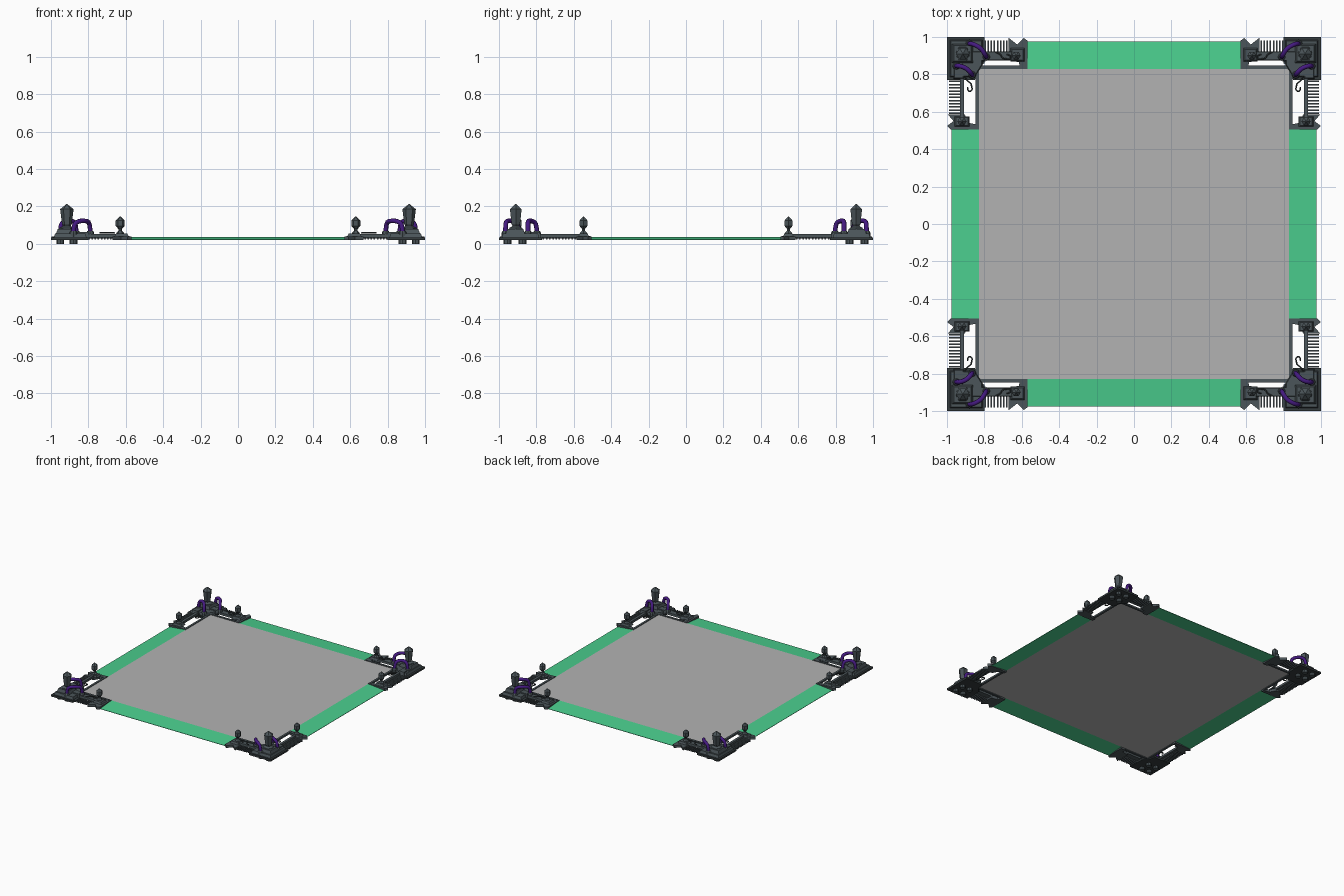
import bpy, bmesh, math
from mathutils import Vector, Matrix

cube = bpy.data.objects.get("Cube")
if cube:
    bpy.data.objects.remove(cube, do_unlink=True)


def material(name, colour):
    m = bpy.data.materials.new(name)
    m.use_nodes = True
    m.diffuse_color = (*colour, 1)
    m.node_tree.nodes["Principled BSDF"].inputs["Base Color"].default_value = (*colour, 1)
    return m


GREY = material("panel grey", (0.45, 0.45, 0.45))
GREEN = material("bright green", (0.07, 0.62, 0.27))
IRON = material("dark iron", (0.07, 0.09, 0.10))
SHADOW = material("blackened iron", (0.035, 0.045, 0.048))
PURPLE = material("purple", (0.06, 0.01, 0.22))


def finish(name, bm, mat, mirror=True):
    """Turn a bmesh into an object, repeated in all four corners."""
    bmesh.ops.recalc_face_normals(bm, faces=bm.faces)
    mesh = bpy.data.meshes.new(name)
    bm.to_mesh(mesh)
    bm.free()
    mesh.materials.append(mat)
    ob = bpy.data.objects.new(name, mesh)
    bpy.context.collection.objects.link(ob)
    if mirror:
        ob.modifiers.new("mirror", 'MIRROR').use_axis = (True, True, False)
    return ob


def slab(bm, outline, z0, z1, taper=1.0):
    """Extruded outline whose top may shrink toward its middle."""
    c = sum((Vector(p) for p in outline), Vector((0, 0))) / len(outline)
    low = [bm.verts.new((x, y, z0)) for x, y in outline]
    high = [bm.verts.new((*(c + (Vector(p) - c) * taper), z1)) for p in outline]
    bm.faces.new(low[::-1])
    bm.faces.new(high)
    n = len(low)
    for i in range(n):
        j = (i + 1) % n
        bm.faces.new((low[i], low[j], high[j], high[i]))


def rect(x0, x1, y0, y1):
    return [(x0, y0), (x1, y0), (x1, y1), (x0, y1)]


def lathe(bm, x, y, profile, sides=6):
    """Faceted upright part from (radius, height) pairs."""
    rings = [[bm.verts.new((x + r * math.cos(math.tau * i / sides),
                            y + r * math.sin(math.tau * i / sides), z))
              for i in range(sides)] for r, z in profile]
    for a, b in zip(rings, rings[1:]):
        for i in range(sides):
            j = (i + 1) % sides
            bm.faces.new((a[i], a[j], b[j], b[i]))
    bm.faces.new(rings[0][::-1])
    bm.faces.new(rings[-1])


def tube(name, points, radius, mat):
    """Round tube along a smooth path, as a mirrored mesh."""
    curve = bpy.data.curves.new(name, 'CURVE')
    curve.dimensions = '3D'
    curve.bevel_depth = radius
    curve.bevel_resolution = 2
    curve.use_fill_caps = True
    curve.resolution_u = 4
    spline = curve.splines.new('NURBS')
    spline.points.add(len(points) - 1)
    for p, co in zip(spline.points, points):
        p.co = (*co, 1)
    spline.use_endpoint_u = True
    spline.order_u = 3
    temp = bpy.data.objects.new(name + " path", curve)
    bpy.context.collection.objects.link(temp)
    bpy.context.view_layer.update()
    mesh = bpy.data.meshes.new_from_object(temp.evaluated_get(bpy.context.evaluated_depsgraph_get()))
    bpy.data.objects.remove(temp, do_unlink=True)
    bm = bmesh.new()
    bm.from_mesh(mesh)
    for f in bm.faces:
        f.smooth = True
    return finish(name, bm, mat)


# Central panel
bm = bmesh.new()
slab(bm, rect(-.83, .83, -.83, .83), .034, .037)
finish("centre_panel", bm, GREY, False)

# Four green strips sloping down to the outside
def strip(name, half, outer, along_x):
    bm = bmesh.new()
    slab(bm, rect(-half, half, .83, outer), .034, .037)
    for v in bm.verts:
        if v.co.y > .9:
            v.co.z -= .013
    other = bm.copy()
    for b, side in ((bm, 0), (other, math.pi)):
        turn = side if along_x else side + math.pi / 2
        bmesh.ops.rotate(b, verts=b.verts, matrix=Matrix.Rotation(turn, 3, 'Z'))
        finish(name + ("_a" if side == 0 else "_b"), b, GREEN, False)


strip("cross_strip", .58, .975, True)
strip("side_strip", .51, .975, False)

# Corner base and stepped blocks
bm = bmesh.new()
slab(bm, [(1, 1), (.80, 1), (.80, .86), (.835, .83), (.85, .77), (1, .77)], .02, .035)
finish("corner_base", bm, SHADOW)
bm = bmesh.new()
slab(bm, [(.985, .985), (.81, .985), (.81, .85), (.85, .785), (.985, .785)], .035, .055, .93)
slab(bm, rect(.86, .975, .86, .965), .05, .08, .8)
slab(bm, rect(.795, .87, .87, .925), .035, .062, .85)
slab(bm, rect(.91, .965, .775, .86), .035, .062, .85)
finish("corner_block", bm, IRON)

# Feet
bm = bmesh.new()
for x, y in ((.95, .955), (.88, .955), (.95, .875), (.88, .875)):
    lathe(bm, x, y, [(.021, 0), (.021, .022)], 8)
finish("feet", bm, IRON)

# Arms: inner rails, main bars and notched end plates
bm = bmesh.new()
slab(bm, rect(.58, .84, .83, .847), .028, .042)
slab(bm, rect(.83, .847, .51, .84), .028, .042)
slab(bm, rect(.60, .82, .875, .922), .034, .052, .95)
slab(bm, rect(.908, .93, .55, .80), .034, .052, .95)
finish("arm_rails", bm, IRON)
bm = bmesh.new()
slab(bm, [(.67, .995), (.625, .96), (.59, .995), (.57, .98), (.57, .83),
          (.61, .83), (.615, .865), (.67, .875)], .02, .04)
slab(bm, [(.995, .585), (.965, .55), (.998, .525), (.98, .505), (.83, .505),
          (.83, .53), (.88, .54), (.905, .585)], .02, .04)
slab(bm, rect(.585, .66, .87, .94), .04, .055, .8)
slab(bm, rect(.88, .96, .52, .575), .04, .055, .8)
finish("arm_ends", bm, IRON)

# Comb teeth along both arms
bm = bmesh.new()
for i in range(8):
    x = .68 + i * .0165
    slab(bm, rect(x - .004, x + .004, .915, .98), .022, .036)
for i in range(11):
    y = .592 + i * .017
    slab(bm, rect(.925, .99, y - .004, y + .004), .022, .036)
finish("comb_teeth", bm, IRON)

# Faceted finials
bm = bmesh.new()
lathe(bm, .915, .91, [(.045, .055), (.04, .085), (.02, .095), (.026, .105),
                      (.036, .185), (.003, .212)])
for x, y in ((.63, .9), (.92, .548)):
    lathe(bm, x, y, [(.024, .04), (.02, .06), (.01, .07), (.01, .08),
                     (.024, .095), (.024, .125), (.002, .146)])
finish("finials", bm, IRON)

# Purple hoses with collars
for name, a, b in (("long_hose", Vector((.88, .965)), Vector((.79, .893))),
                   ("short_hose", Vector((.95, .845)), Vector((.865, .797)))):
    path = []
    for t, z in ((0, .05), (0, .1), (.2, .122), (.6, .124), (1, .112), (1, .05)):
        p = a.lerp(b, t)
        side = Vector((-(b - a).y, (b - a).x)) * (t * (1 - t)) * .7
        path.append((*(p - side), z))
    tube(name, path, .0125, PURPLE)
    bm = bmesh.new()
    for p in (a, b):
        lathe(bm, p.x, p.y, [(.021, .036), (.021, .06), (.016, .068)], 8)
    finish(name + "_collars", bm, IRON)

# Curled wire tendrils
def tendril(name, swap):
    pts = [(.905, .79), (.895, .765), (.872, .755), (.868, .735)]
    pts += [(.878 + .014 * math.cos(a), .722 + .014 * math.sin(a))
            for a in (2.6, 3.6, 4.7, 5.8, 7.0)]
    if swap:
        pts = [(y - .05, x + .015) for x, y in pts]
    tube(name, [(x, y, .058 if swap else .045) for x, y in pts], .004, SHADOW)


tendril("side_tendril", False)
tendril("cross_tendril", True)
